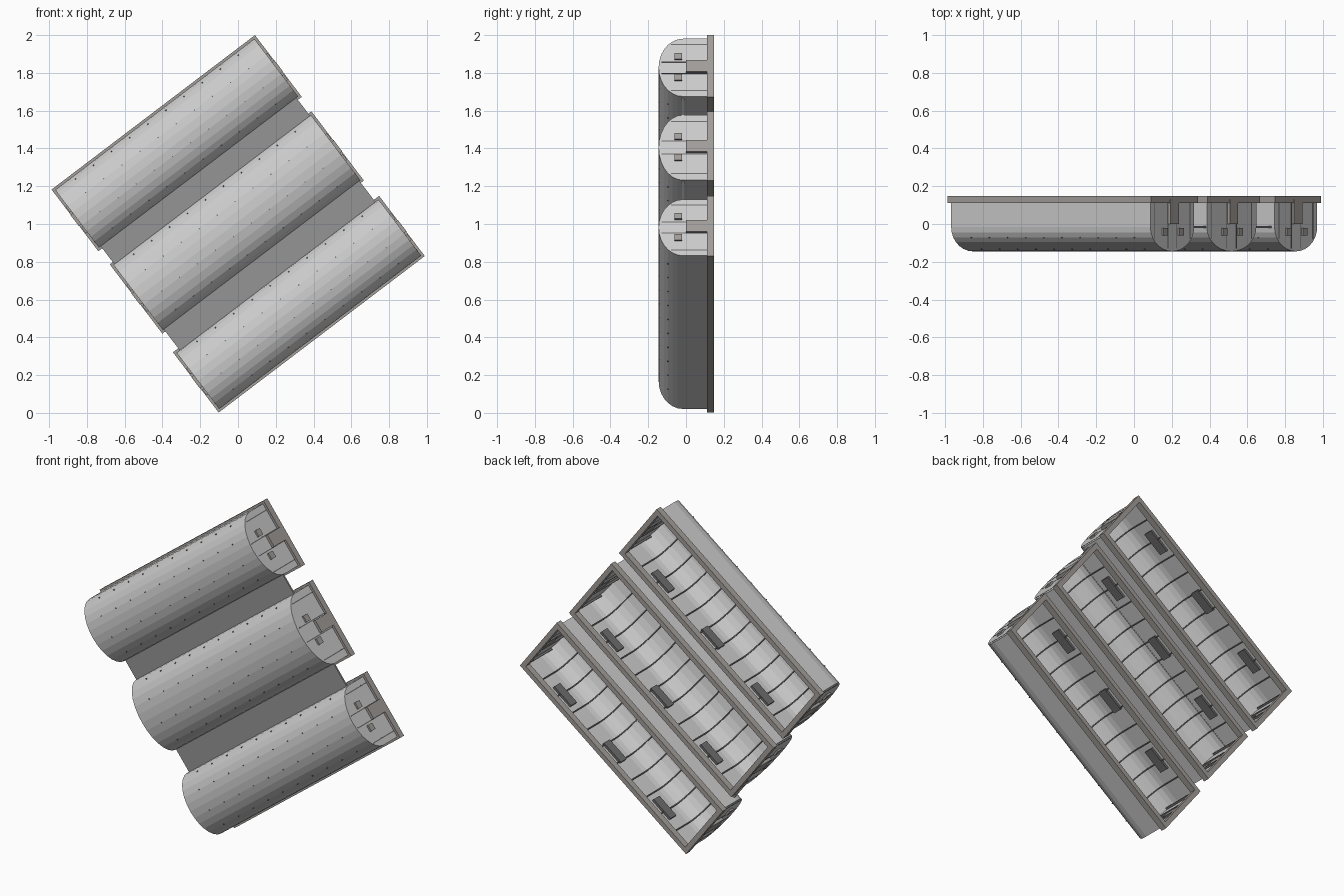
import bpy, bmesh, math
from mathutils import Matrix, Vector

if "Cube" in bpy.data.objects:
    bpy.data.objects.remove(bpy.data.objects["Cube"])

# Local frame: x = along the pods, y = depth, z = across the pods; tilted as a whole
TILT = Matrix.Translation((0, 0, 1)) @ Matrix.Rotation(-math.radians(37.2), 4, 'Y')
BACK, RIM, SPRING, NOSE = 0.147, 0.11, -0.015, -0.145


def material(name, c):
    m = bpy.data.materials.new(name)
    m.diffuse_color = (*c, 1)
    m.use_nodes = True
    m.node_tree.nodes["Principled BSDF"].inputs["Base Color"].default_value = m.diffuse_color
    return m


FRAME = material("frame_grey", (0.36, 0.34, 0.32))
DARK = material("dark_grey", (0.15, 0.15, 0.155))
PLATE = material("plate_grey", (0.3, 0.3, 0.3))


def finish(bm, name, mat=None):
    bmesh.ops.recalc_face_normals(bm, faces=bm.faces[:])
    me = bpy.data.meshes.new(name)
    bm.to_mesh(me)
    bm.free()
    ob = bpy.data.objects.new(name, me)
    bpy.context.collection.objects.link(ob)
    ob.matrix_world = TILT
    if mat:
        me.materials.append(mat)
    return ob


def box(bm, x0, x1, y0, y1, z0, z1):
    m = Matrix.Translation(((x0 + x1) / 2, (y0 + y1) / 2, (z0 + z1) / 2))
    m = m @ Matrix.Diagonal((x1 - x0, y1 - y0, z1 - z0, 1))
    bmesh.ops.create_cube(bm, size=1, matrix=m)


def profile(w, inset=0.0, n=14):
    """U-shaped section as (y, z) points: straight walls and an elliptical nose."""
    w -= inset
    d = SPRING - NOSE - inset
    arc = [(SPRING - d * math.sin(math.pi * i / n), w * math.cos(math.pi * i / n)) for i in range(n + 1)]
    return [(RIM + 0.005, w)] + arc + [(RIM + 0.005, -w)]


def pod(name, hl, z0, z1):
    zc, hw = (z0 + z1) / 2, (z1 - z0) / 2
    sl, sw = hl - 0.014, hw - 0.013

    # hollow shell with flat ends, open at the back
    bm = bmesh.new()
    a, b = [[bm.verts.new((x, y, zc + z)) for y, z in profile(sw)] for x in (-sl, sl)]
    for i in range(len(a) - 1):
        bm.faces.new((a[i], a[i + 1], b[i + 1], b[i]))
    bm.faces.new(a)
    bm.faces.new(b)
    ob = finish(bm, name + "_shell")
    sol = ob.modifiers.new("thickness", 'SOLIDIFY')
    sol.thickness, sol.offset = 0.006, -1

    # rectangular rim round the opening
    bm = bmesh.new()
    t = 0.028
    for s in (-1, 1):
        zz = sorted((zc + s * hw, zc + s * (hw - t)))
        xx = sorted((s * hl, s * (hl - t)))
        box(bm, -hl, hl, RIM, BACK, *zz)
        box(bm, *xx, RIM, BACK, z0 + t, z1 - t)
    finish(bm, name + "_rim", FRAME)

    # inner ribs, with rivets showing on the outside
    bm, rv = bmesh.new(), bmesh.new()
    outer, inner = profile(sw, 0.004), profile(sw, 0.014)
    for k in range(10):
        x = (k - 4.5) * sl * 2 / 11
        rings = [[bm.verts.new((x + dx, y, zc + z)) for y, z in p]
                 for dx, p in ((-.003, outer), (-.003, inner), (.003, inner), (.003, outer))]
        for r0, r1 in zip(rings, rings[1:]):
            for i in range(len(r0) - 1):
                bm.faces.new((r0[i], r0[i + 1], r1[i + 1], r1[i]))
        for y, z in profile(sw)[3:-3:3]:
            box(rv, x - .003, x + .003, y - .003, y + .003, zc + z - .003, zc + z + .003)
    finish(bm, name + "_ribs", DARK)
    finish(rv, name + "_rivets", DARK)

    # dark pads on the inner side walls
    bm = bmesh.new()
    for x in (-0.41, 0, 0.41):
        for s in (-1, 1):
            zz = sorted((zc + s * (sw - 0.004), zc + s * (sw - 0.018)))
            box(bm, x - .07, x + .07, 0.03, 0.085, *zz)
    finish(bm, name + "_wall_pads", DARK)

    # latch block and two small lugs on each end, plus thin end stiffeners
    latch, lugs, bars = bmesh.new(), bmesh.new(), bmesh.new()
    for s in (-1, 1):
        box(latch, *sorted((s * (sl - .01), s * (hl + .002))), 0.0, 0.13, zc - .037, zc + .037)
        for q in (-1, 1):
            z = zc + q * 0.07
            box(lugs, *sorted((s * (sl - .004), s * (sl + .01))), -0.06, -0.02, z - .019, z + .019)
            for f, y in ((0.2, -0.13), (0.8, -0.08)):
                z = zc + q * f * sw
                box(bars, *sorted((s * (sl - .016), s * (sl + .001))), y, RIM, z - .003, z + .003)
    finish(latch, name + "_end_latches", FRAME)
    finish(lugs, name + "_end_lugs", FRAME)
    finish(bars, name + "_end_stiffeners", DARK)


# three pods: half length and span across
pod("upper_pod", 0.676, 0.332, 0.742)
pod("middle_pod", 0.670, -0.220, 0.240)
pod("lower_pod", 0.685, -0.733, -0.333)

# webs joining neighbouring pods
for name, z0, z1 in (("upper_web", 0.222, 0.348), ("lower_web", -0.35, -0.203)):
    bm = bmesh.new()
    box(bm, -0.65, 0.65, -0.02, -0.01, z0, z1)
    finish(bm, name, PLATE)
